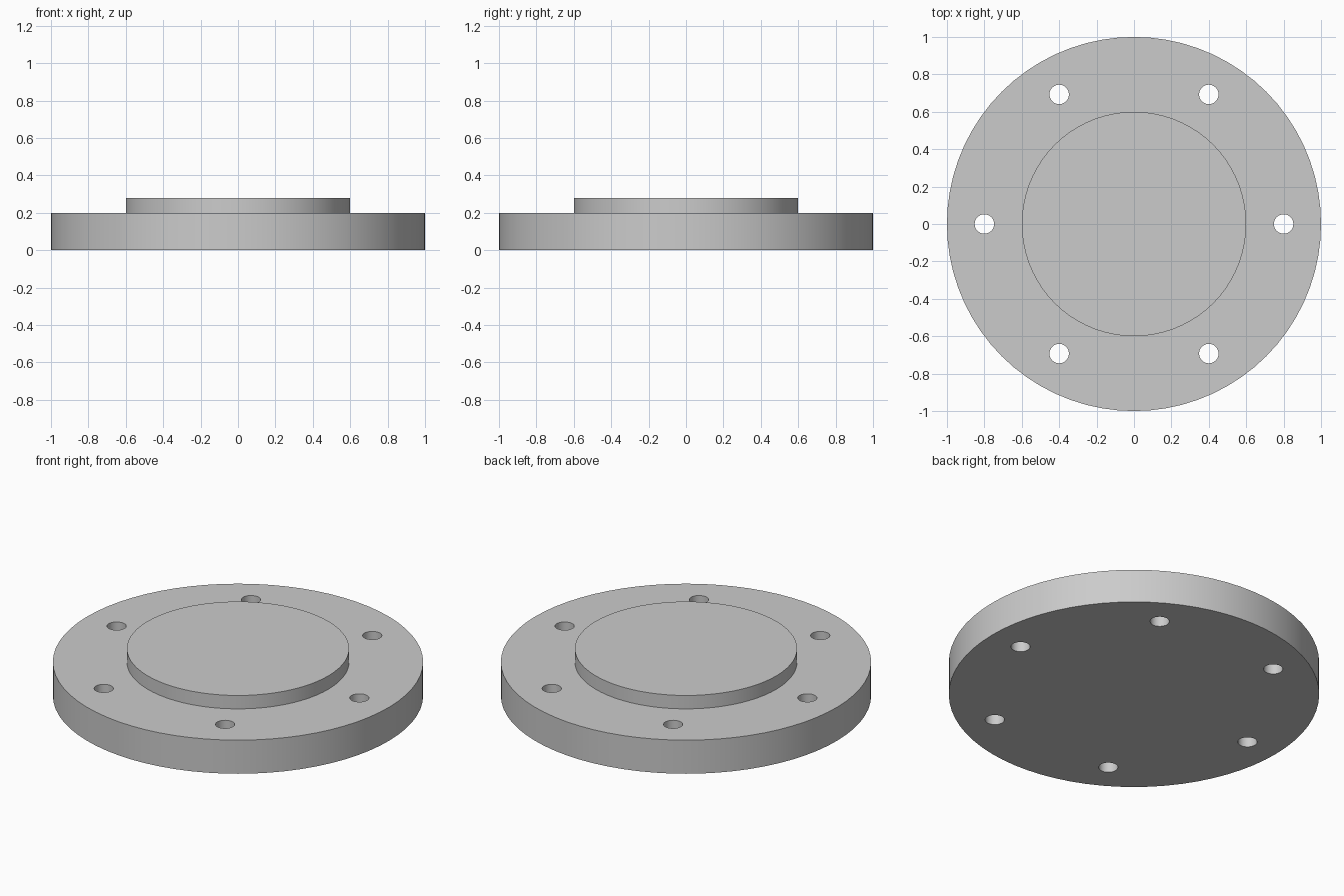
import bpy, bmesh
from math import cos, sin, pi, radians

cube = bpy.data.objects.get("Cube")
if cube:
    bpy.data.objects.remove(cube, do_unlink=True)

SEGMENTS = 72
HOLE_COUNT, HOLE_CIRCLE, HOLE_RADIUS = 6, 0.8, 0.052

# Single grey metal material
metal = bpy.data.materials.new("grey_metal")
metal.use_nodes = True
grey = (0.6, 0.6, 0.6, 1.0)
metal.diffuse_color = grey
metal.node_tree.nodes["Principled BSDF"].inputs["Base Color"].default_value = grey


def add_object(name, bm):
    bmesh.ops.recalc_face_normals(bm, faces=bm.faces)
    mesh = bpy.data.meshes.new(name)
    bm.to_mesh(mesh)
    bm.free()
    mesh.materials.append(metal)
    obj = bpy.data.objects.new(name, mesh)
    bpy.context.collection.objects.link(obj)
    return obj


def turned_solid(bm, profile, segments, cx=0.0, cy=0.0):
    """Closed solid of revolution from (radius, height) pairs, capped at both ends."""
    rings = [[bm.verts.new((cx + r * cos(2 * pi * i / segments),
                            cy + r * sin(2 * pi * i / segments), z))
              for i in range(segments)] for r, z in profile]
    for low, high in zip(rings, rings[1:]):
        for i in range(segments):
            j = (i + 1) % segments
            bm.faces.new((low[i], low[j], high[j], high[i]))
    bm.faces.new(rings[0][::-1])
    bm.faces.new(rings[-1])


# Flange disc with its raised central face
bm = bmesh.new()
turned_solid(bm, [(1.0, 0.0), (1.0, 0.2), (0.6, 0.2), (0.6, 0.28)], SEGMENTS)
flange = add_object("blind_flange", bm)

# Bolt hole cutters
bm = bmesh.new()
for k in range(HOLE_COUNT):
    a = 2 * pi * k / HOLE_COUNT
    turned_solid(bm, [(HOLE_RADIUS, -0.1), (HOLE_RADIUS, 0.4)], 32,
                 HOLE_CIRCLE * cos(a), HOLE_CIRCLE * sin(a))
cutter = add_object("bolt_hole_cutter", bm)

# Drill the bolt holes
drill = flange.modifiers.new("bolt_holes", "BOOLEAN")
drill.operation = "DIFFERENCE"
drill.solver = "EXACT"
drill.object = cutter

bpy.ops.object.select_all(action="DESELECT")
flange.select_set(True)
bpy.context.view_layer.objects.active = flange
bpy.ops.object.modifier_apply(modifier=drill.name)
bpy.data.objects.remove(cutter, do_unlink=True)

# Smooth round walls, crisp rims
bpy.ops.object.shade_smooth_by_angle(angle=radians(30))
